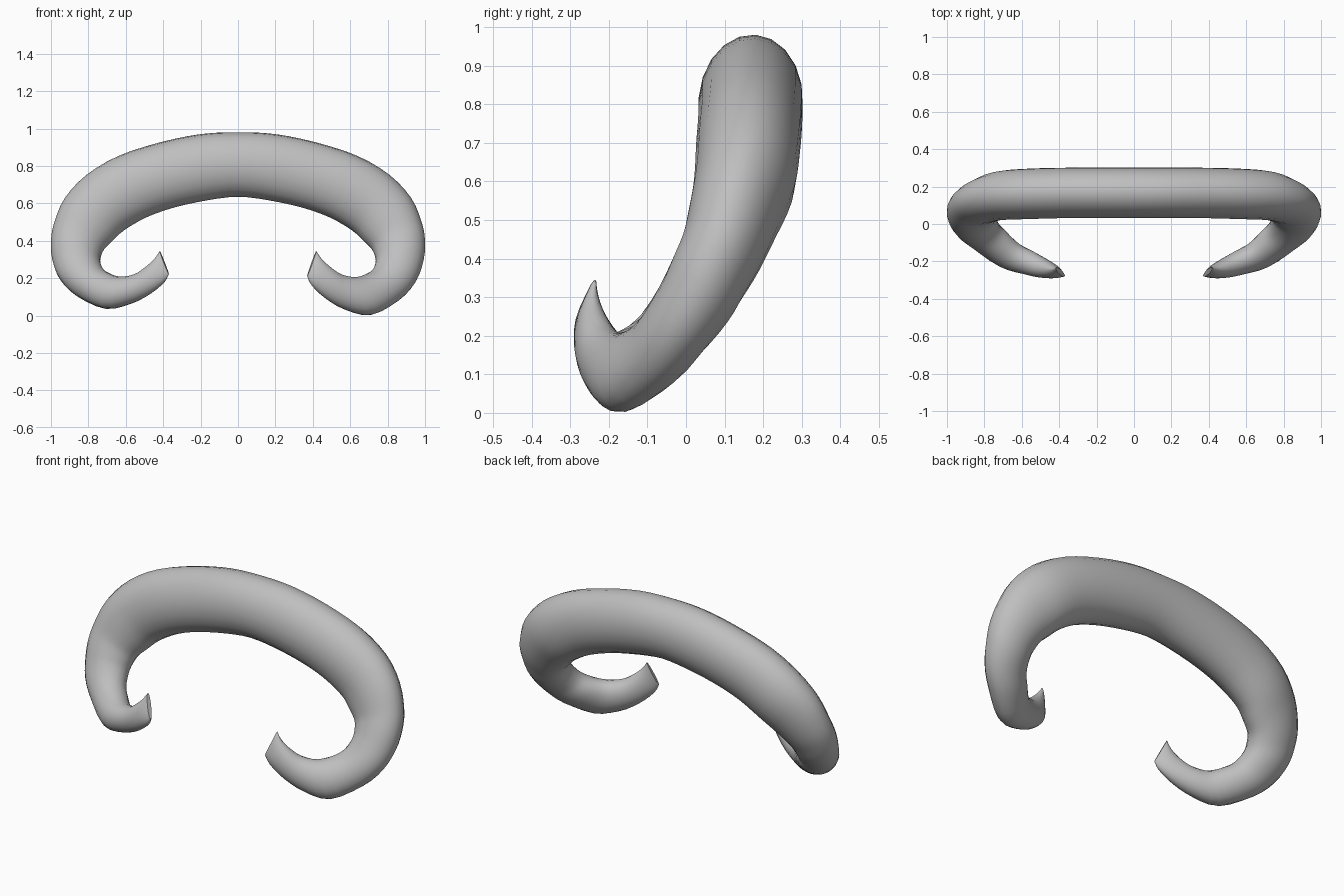
import bpy, bmesh, math
from mathutils import Vector

if "Cube" in bpy.data.objects:
    bpy.data.objects.remove(bpy.data.objects["Cube"])

SIDES = 20
STEPS = 3  # rings between neighbouring stations

# Stations of the half horn: outer x, y, z, inner x, y, z, half thickness
STATIONS = [
    (0.00, 0.180, 0.980, 0.000, 0.155, 0.635, 0.135),
    (0.20, 0.180, 0.970, 0.160, 0.155, 0.617, 0.135),
    (0.42, 0.180, 0.925, 0.340, 0.152, 0.578, 0.135),
    (0.64, 0.172, 0.853, 0.490, 0.150, 0.525, 0.135),
    (0.81, 0.157, 0.752, 0.610, 0.147, 0.455, 0.131),
    (0.925, 0.13, 0.630, 0.670, 0.120, 0.400, 0.119),
    (0.982, 0.097, 0.50, 0.715, 0.093, 0.355, 0.109),
    (1.00, 0.060, 0.400, 0.733, 0.060, 0.315, 0.104),
    (0.993, 0.023, 0.30, 0.735, 0.025, 0.280, 0.100),
    (0.955, -0.032, 0.19, 0.715, -0.028, 0.235, 0.091),
    (0.87, -0.090, 0.090, 0.675, -0.080, 0.212, 0.086),
    (0.72, -0.178, 0.006, 0.620, -0.152, 0.203, 0.077),
    (0.58, -0.215, 0.030, 0.550, -0.200, 0.220, 0.066),
    (0.47, -0.245, 0.090, 0.500, -0.228, 0.255, 0.053),
    (0.395, -0.270, 0.16, 0.450, -0.238, 0.300, 0.034),
    (0.37, -0.279, 0.210, 0.418, -0.235, 0.345, 0.012),
]


def station(row, side):
    """Outer edge, inner edge and thickness; the left curl sits a little higher."""
    ox, oy, oz, ix, iy, iz, r = row
    if side < 0:
        oz += 0.036 * max(0.0, 1 - oz / 0.3)
    return Vector((side * ox, oy, oz)), Vector((side * ix, iy, iz)), r


def spline(a, b, c, d, t):
    """Smooth curve through b and c."""
    return (b * 2 + (c - a) * t + (a * 2 - b * 5 + c * 4 - d) * t ** 2
            + (b * 3 - a - c * 3 + d) * t ** 3) * 0.5


# Left half from tip to crown, then right half from crown to tip
keys = [station(r, -1) for r in reversed(STATIONS[1:])]
keys += [station(r, 1) for r in STATIONS]
last = len(keys) - 1
path = []
for i in range(last):
    near = [keys[min(max(i + j, 0), last)] for j in (-1, 0, 1, 2)]
    for s in range(STEPS):
        path.append([spline(*[k[n] for k in near], s / STEPS) for n in range(3)])
path.append(keys[-1])

# Sweep elliptical rings along the horn
bm = bmesh.new()
centres = [(o + n) / 2 for o, n, _ in path]
last = len(path) - 1
rings = []
for i, (outer, inner, r) in enumerate(path):
    tangent = centres[min(i + 1, last)] - centres[max(i - 1, 0)]
    u = (outer - inner) / 2
    v = tangent.cross(u).normalized() * r
    angles = [2 * math.pi * k / SIDES for k in range(SIDES)]
    rings.append([bm.verts.new(centres[i] + u * math.cos(a) + v * math.sin(a))
                  for a in angles])

for r0, r1 in zip(rings, rings[1:]):
    for k in range(SIDES):
        n = (k + 1) % SIDES
        bm.faces.new((r0[k], r0[n], r1[n], r1[k]))
bm.faces.new(rings[0])
bm.faces.new(rings[-1])
bmesh.ops.recalc_face_normals(bm, faces=bm.faces)

mesh = bpy.data.meshes.new("curled_horn")
bm.to_mesh(mesh)
bm.free()
horn = bpy.data.objects.new("curled_horn", mesh)
bpy.context.collection.objects.link(horn)

# Plain grey
grey = bpy.data.materials.new("grey")
grey.diffuse_color = (0.52, 0.52, 0.52, 1)
grey.use_nodes = True
grey.node_tree.nodes["Principled BSDF"].inputs["Base Color"].default_value = grey.diffuse_color
mesh.materials.append(grey)

# Smooth body, sharp cut at the tips
bpy.context.view_layer.objects.active = horn
horn.select_set(True)
bpy.ops.object.shade_smooth_by_angle(angle=math.radians(50))
